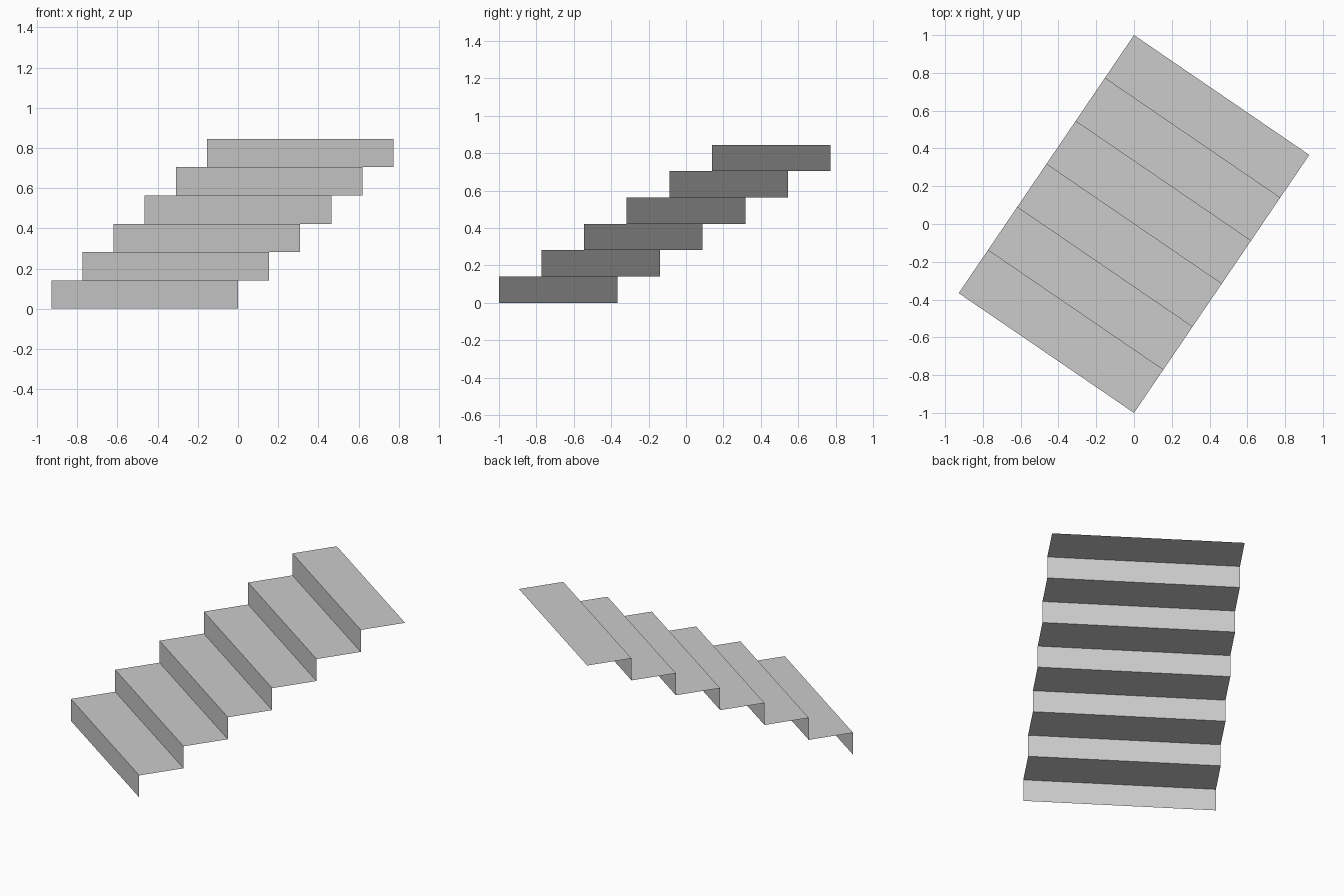
import bpy
import bmesh
from mathutils import Vector

if "Cube" in bpy.data.objects:
    bpy.data.objects.remove(bpy.data.objects["Cube"], do_unlink=True)

STEPS = 6
START = Vector((-0.928, -0.366, 0))     # left foot of the first riser
WIDTH = Vector((0.928, -0.634, 0))      # along each step
RUN = Vector((0.928, 1.366, 0)) / STEPS  # depth of one tread
RISE = Vector((0, 0, 0.845)) / STEPS    # height of one riser

# Plain grey
grey = bpy.data.materials.new("plain_grey")
grey.use_nodes = True
color = (0.6, 0.6, 0.6, 1)
grey.diffuse_color = color
grey.node_tree.nodes["Principled BSDF"].inputs["Base Color"].default_value = color

# Zigzag side profile of risers and treads
profile = [START]
for step in range(STEPS):
    profile.append(profile[-1] + RISE)
    profile.append(profile[-1] + RUN)

# Sweep the profile across the width into a thin folded sheet
bm = bmesh.new()
near = [bm.verts.new(p) for p in profile]
far = [bm.verts.new(p + WIDTH) for p in profile]
for i in range(len(profile) - 1):
    bm.faces.new((near[i], far[i], far[i + 1], near[i + 1]))

mesh = bpy.data.meshes.new("stair_flight")
bm.to_mesh(mesh)
bm.free()
mesh.materials.append(grey)
stairs = bpy.data.objects.new("stair_flight", mesh)
bpy.context.collection.objects.link(stairs)
